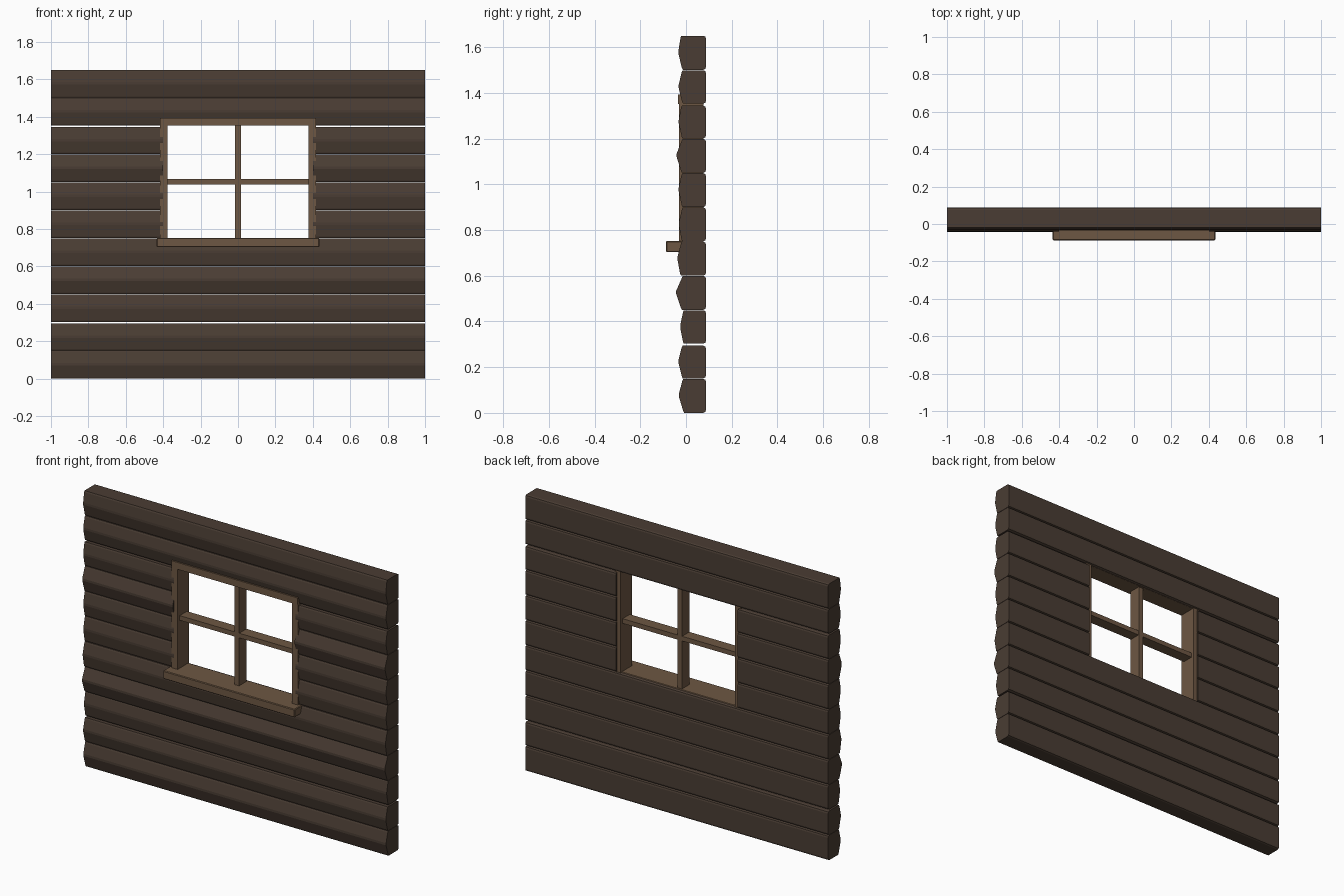
import bpy

if "Cube" in bpy.data.objects:
    bpy.data.objects.remove(bpy.data.objects["Cube"])

def material(name, color):
    m = bpy.data.materials.new(name)
    m.diffuse_color = (*color, 1)
    m.use_nodes = True
    m.node_tree.nodes["Principled BSDF"].inputs["Base Color"].default_value = m.diffuse_color
    return m

DARK = material("dark_timber", (0.068, 0.046, 0.033))
LIGHT = material("light_timber", (0.155, 0.096, 0.056))

def make(name, verts, faces, mat):
    me = bpy.data.meshes.new(name)
    me.from_pydata(verts, [], faces)
    me.materials.append(mat)
    ob = bpy.data.objects.new(name, me)
    bpy.context.collection.objects.link(ob)
    return ob

def extrude_x(name, profile, x0, x1, mat):
    """Prism along x from a (y, z) profile, counter-clockwise seen from +x."""
    n = len(profile)
    verts = [(x, y, z) for x in (x0, x1) for y, z in profile]
    faces = [tuple(reversed(range(n))), tuple(range(n, 2 * n))]
    faces += [(i, (i + 1) % n, n + (i + 1) % n, n + i) for i in range(n)]
    return make(name, verts, faces, mat)

def box(name, x0, x1, y0, y1, z0, z1, bevel=0.0):
    ob = extrude_x(name, [(y0, z0), (y1, z0), (y1, z1), (y0, z1)], x0, x1, LIGHT)
    if bevel:
        b = ob.modifiers.new("soft_edges", 'BEVEL')
        b.width, b.segments = bevel, 1
    return ob

H, BACK = 0.15, 0.0875

def board_profile(z0, z1, bottom, ridge, top):
    """Hewn front with a central ridge, rounded back corners."""
    h, c = z1 - z0, 0.004
    return [(bottom + c, z0), (BACK - 0.012, z0), (BACK - 0.003, z0 + 0.004),
            (BACK, z0 + 0.013), (BACK, z1 - 0.013), (BACK - 0.003, z1 - 0.004),
            (BACK - 0.012, z1), (top + c, z1), (top, z1 - 0.008),
            (ridge, z0 + h * 0.56), (ridge, z0 + h * 0.47), (bottom, z0 + 0.008)]

# Front depth of each board at its bottom edge, ridge and top edge
FRONTS = [(-.012, -.031, -.016), (-.018, -.033, -.019), (-.013, -.025, -.013),
          (-.022, -.043, -.018), (-.026, -.037, -.022), (-.020, -.031, -.018),
          (-.019, -.032, -.020), (-.022, -.041, -.019), (-.019, -.032, -.022),
          (-.017, -.032, -.019), (-.018, -.033, -.024)]

# Wall boards: full length, or split either side of the window
for i, front in enumerate(FRONTS):
    z0 = i * H + (0.001 if i else 0)
    z1 = (i + 1) * H - (0.001 if i < 10 else 0)
    if i in (1, 8):
        z1 -= 0.005
    if i in (2, 9):
        z0 += 0.002
    prof = board_profile(z0, z1, *front)
    if 5 <= i <= 8:
        extrude_x(f"board_{i + 1}_left", prof, -1, -0.402, DARK)
        extrude_x(f"board_{i + 1}_right", prof, 0.402, 1, DARK)
    else:
        extrude_x(f"board_{i + 1}", prof, -1, 1, DARK)

# Window frame
for side, s in (("left", -1), ("right", 1)):
    xs = sorted((s * 0.378, s * 0.417))
    box(f"window_jamb_{side}", *xs, -0.03, 0.076, 0.745, 1.355)
box("window_head", -0.417, 0.417, -0.034, 0.07, 1.352, 1.393)
box("window_sill", -0.435, 0.435, -0.0875, 0.07, 0.703, 0.752, 0.004)

# Glazing bars
box("glazing_bar_vertical", -0.015, 0.015, -0.012, 0.06, 0.75, 1.355)
box("glazing_bar_horizontal", -0.38, 0.38, -0.01, 0.058, 1.038, 1.066)
